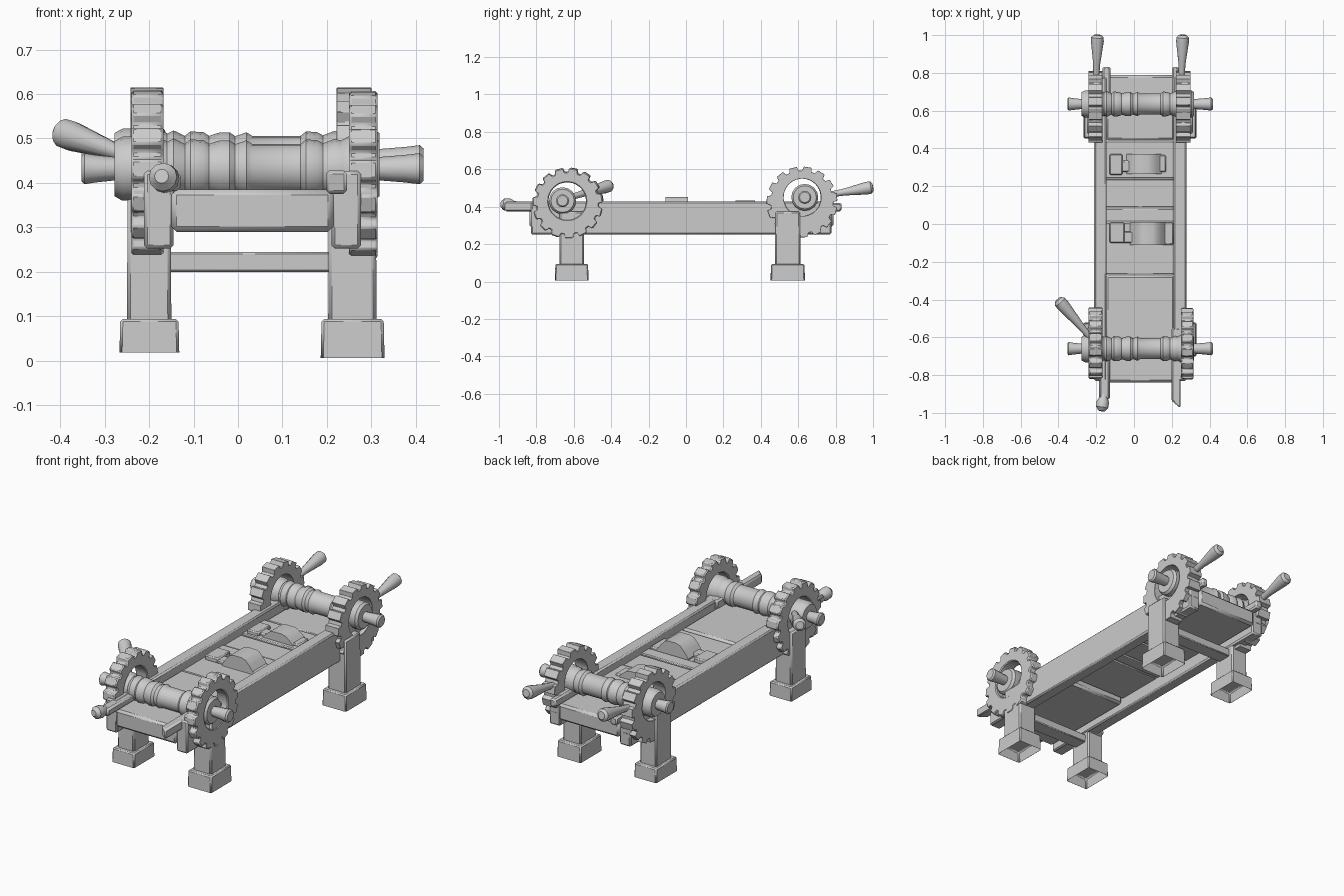
import bpy, bmesh, math
from mathutils import Vector

cube = bpy.data.objects.get("Cube")
if cube:
    bpy.data.objects.remove(cube, do_unlink=True)

grey = bpy.data.materials.new("plain_grey")
grey.use_nodes = True
COLOUR = (0.6, 0.6, 0.6, 1)
grey.diffuse_color = COLOUR
grey.node_tree.nodes["Principled BSDF"].inputs["Base Color"].default_value = COLOUR


def finish(name, bm, bevel=0.0):
    bmesh.ops.recalc_face_normals(bm, faces=bm.faces)
    mesh = bpy.data.meshes.new(name)
    bm.to_mesh(mesh)
    bm.free()
    mesh.materials.append(grey)
    obj = bpy.data.objects.new(name, mesh)
    bpy.context.collection.objects.link(obj)
    bpy.ops.object.select_all(action='DESELECT')
    obj.select_set(True)
    bpy.context.view_layer.objects.active = obj
    bpy.ops.object.shade_smooth_by_angle(angle=math.radians(35))
    if bevel:
        mod = obj.modifiers.new("worn_edges", 'BEVEL')
        mod.width = bevel
        mod.segments = 1
    return obj


def box(name, x, y, z, bevel=0.006, hollow=0.0, taper=1.0):
    """Box between pairs of limits; hollow opens it from below, taper narrows the top."""
    bm = bmesh.new()
    bmesh.ops.create_cube(bm, size=1)
    for v in bm.verts:
        k = taper if v.co.z > 0 else 1
        v.co = [(lo + hi) / 2 + c * (hi - lo) * s
                for (lo, hi), c, s in zip((x, y, z), v.co, (k, k, 1))]
    if hollow:
        bm.normal_update()
        base = min(bm.faces, key=lambda f: f.calc_center_median().z)
        bmesh.ops.inset_individual(bm, faces=[base], thickness=0.014)
        for v in base.verts:
            v.co.z += hollow
    return finish(name, bm, bevel)


def lathe(name, start, end, profile, sides=16):
    """Turned part; profile lists (fraction along the axis, radius)."""
    start, end = Vector(start), Vector(end)
    axis = end - start
    turn = axis.to_track_quat('Z', 'Y')
    bm = bmesh.new()
    rings = []
    for t, r in profile:
        rings.append([bm.verts.new(start + axis * t + turn @ Vector(
            (r * math.cos(math.tau * i / sides), r * math.sin(math.tau * i / sides), 0)))
            for i in range(sides)])
    for a, b in zip(rings, rings[1:]):
        for i in range(sides):
            j = (i + 1) % sides
            bm.faces.new((a[i], a[j], b[j], b[i]))
    bm.faces.new(rings[0])
    bm.faces.new(rings[-1])
    return finish(name, bm)


def gear(name, x, y, z, hole_y, hole_z, teeth=15, outer=0.19, root=0.168, hole=0.1):
    """Toothed ring facing sideways, with a slightly off-centre opening."""
    bm = bmesh.new()
    loops = []
    for k in range(teeth):
        for frac, r in ((0, root), (0.1, outer), (0.62, outer), (0.74, root)):
            a = math.tau * (k + frac) / teeth
            c, s = math.cos(a), math.sin(a)
            loops.append([bm.verts.new(p) for p in (
                (x[0], y + r * c, z + r * s), (x[1], y + r * c, z + r * s),
                (x[1], hole_y + hole * c, hole_z + hole * s),
                (x[0], hole_y + hole * c, hole_z + hole * s))])
    for a, b in zip(loops, loops[1:] + loops[:1]):
        for i in range(4):
            j = (i + 1) % 4
            bm.faces.new((a[i], a[j], b[j], b[i]))
    return finish(name, bm, 0.005)


def cuff(name, x0, x1, y, z, height):
    """Strap that arches over a limb, flat-topped with sloping flanks."""
    bm = bmesh.new()
    steps = 8
    rows = []
    for i in range(steps + 1):
        t = i / steps
        top = z + 0.012 + height * min(1, 1.25 * math.sin(math.pi * t))
        px = x0 + (x1 - x0) * t
        rows.append([bm.verts.new(p) for p in (
            (px, y[0], z), (px, y[1], z), (px, y[1], top), (px, y[0], top))])
    for a, b in zip(rows, rows[1:]):
        for i in range(4):
            j = (i + 1) % 4
            bm.faces.new((a[i], a[j], b[j], b[i]))
    bm.faces.new(rows[0])
    bm.faces.new(rows[-1])
    return finish(name, bm)


# Bed planks, thicker at both ends
seams = (-0.84, -0.27, 0.01, 0.085, 0.24, 0.44, 0.79)
for i, (a, b) in enumerate(zip(seams, seams[1:])):
    end = i in (0, len(seams) - 2)
    box(f"bed_plank_{i + 1}", (-0.15, 0.215), (a + 0.002, b - 0.002),
        (0.29 if end else 0.32, 0.385 - 0.006 * (i % 2)), 0.012 if end else 0.005)

# Side rails with grips at the front and stubs at the back
for side, x, stub in (("right", (-0.212, -0.145), (-0.167, -0.125)),
                      ("left", (0.21, 0.277), (0.2, 0.235))):
    box(f"{side}_rail", x, (-0.83, 0.778), (0.252, 0.427), 0.008)
    box(f"{side}_rail_back_stub", stub, (0.6, 0.832), (0.375, 0.42), 0.008)
box("right_rail_grip", (-0.185, -0.128), (-0.93, -0.6), (0.382, 0.425), 0.01)
lathe("right_grip_knob", (-0.158, -0.9, 0.405), (-0.172, -0.99, 0.415),
      [(0, 0.022), (0.25, 0.024), (0.45, 0.033), (0.8, 0.032), (1, 0.016)], 12)
grip = box("left_rail_grip", (0.198, 0.245), (-0.975, -0.55), (0.375, 0.428), 0.008)
for v in grip.data.vertices:  # slanted cut at the tip
    if v.co.y < -0.9 and v.co.x < 0.22:
        v.co.y += 0.04

# Legs, hollow feet and cross bars
for end, y in (("front", (-0.677, -0.545)), ("back", (0.476, 0.612))):
    for side, x, floor in (("right", (-0.25, -0.15), 0.012), ("left", (0.203, 0.312), 0.0)):
        box(f"{end}_{side}_leg", x, y, (0.08, 0.375), 0.008, taper=0.97)
        box(f"{end}_{side}_foot", (x[0] - 0.017, x[1] + 0.018), (y[0] - 0.024, y[1] + 0.024),
            (floor, 0.094), 0.006, hollow=0.06, taper=0.97)
    mid = (y[0] + y[1]) / 2
    box(f"{end}_cross_bar", (-0.16, 0.21), (mid - 0.04, mid + 0.04), (0.2, 0.244), 0.004)

# Rollers: drum with rope bands, hubs, and flared axle ends
drum = [(0, 0.056), (0.06, 0.068), (0.12, 0.056), (0.15, 0.066), (0.22, 0.064), (0.25, 0.056),
        (0.31, 0.064), (0.36, 0.064), (0.39, 0.055), (0.45, 0.064), (0.48, 0.056),
        (0.74, 0.056), (0.77, 0.066), (0.83, 0.064), (0.86, 0.057), (0.92, 0.067), (1, 0.06)]
for end, y, z in (("front", -0.66, 0.432), ("back", 0.635, 0.45)):
    lathe(f"{end}_roller", (-0.17, y, z), (0.25, y, z), drum)
    for side, xs, tip in (("right", (-0.16, -0.278), -0.352), ("left", (0.23, 0.318), 0.417)):
        lathe(f"{end}_{side}_hub", (xs[0], y, z), (xs[1], y, z),
              [(0, 0.062), (0.2, 0.072), (0.85, 0.072), (1, 0.062)])
        lathe(f"{end}_{side}_axle_end", (xs[1] * 0.95, y, z), (tip, y, z),
              [(0, 0.025), (0.65, 0.031), (0.93, 0.035), (1, 0.028)], 12)

# Toothed wheels
gear("front_right_wheel", (-0.24, -0.168), -0.63, 0.42, -0.635, 0.43)
gear("front_left_wheel", (0.25, 0.314), -0.633, 0.418, -0.635, 0.43)
gear("back_right_wheel", (-0.242, -0.168), 0.62, 0.425, 0.62, 0.45)
gear("back_left_wheel", (0.222, 0.3), 0.62, 0.425, 0.622, 0.45)

# Crank handles, slim at the wheel and wide at the tip
crank = [(0, 0.015), (0.35, 0.019), (0.85, 0.034), (0.95, 0.033), (1, 0.02)]
lathe("front_crank_handle", (-0.215, -0.62, 0.45), (-0.402, -0.4, 0.515), crank, 12)
lathe("back_right_crank_handle", (-0.2, 0.77, 0.465), (-0.193, 1.0, 0.505), crank, 12)
lathe("back_left_crank_handle", (0.252, 0.77, 0.465), (0.258, 1.0, 0.505), crank, 12)

# Restraint cuffs with hinge plates on the bed
cuff("upper_cuff", -0.04, 0.145, (0.265, 0.37), 0.375, 0.045)
box("upper_cuff_hinge", (-0.13, -0.06), (0.26, 0.37), (0.375, 0.405))
box("upper_cuff_link", (-0.07, -0.01), (0.275, 0.335), (0.375, 0.4))
box("upper_cuff_tab", (0.13, 0.17), (0.275, 0.365), (0.375, 0.395))
cuff("lower_cuff", -0.02, 0.17, (-0.11, 0.01), 0.375, 0.066)
box("lower_cuff_hinge", (-0.13, -0.05), (-0.1, 0.01), (0.375, 0.405))
box("lower_cuff_link", (-0.06, 0.01), (-0.1, -0.04), (0.375, 0.398))
box("lower_cuff_tab", (0.15, 0.21), (-0.11, 0.01), (0.375, 0.395))
